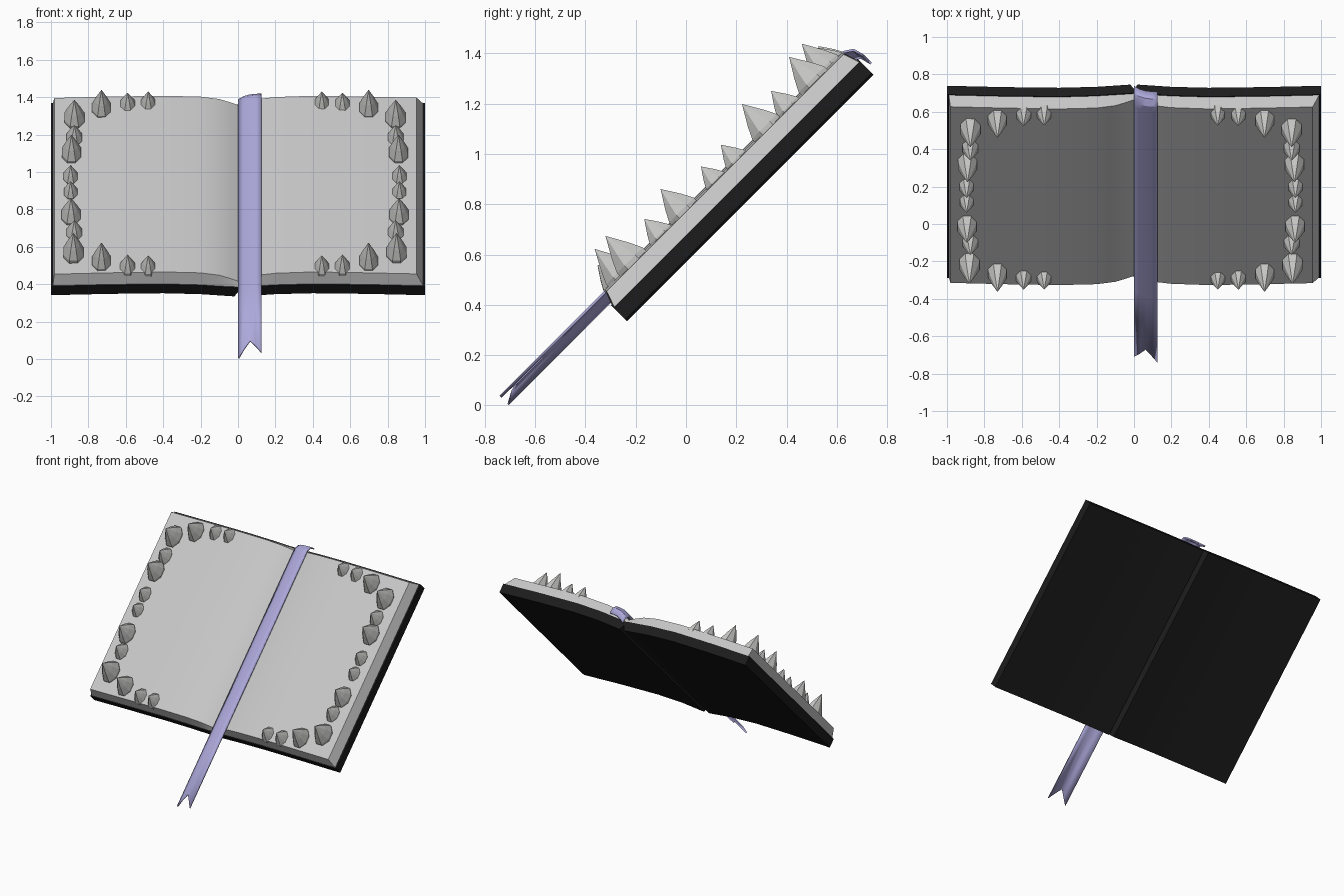
import bpy, math

if "Cube" in bpy.data.objects:
    bpy.data.objects.remove(bpy.data.objects["Cube"])

S = math.sqrt(0.5)


def place(x, v, w):
    """Book space (across, up the slope, off the slope) to world space."""
    return (x, (v - w) * S, (v + w) * S)


def material(name, rgb):
    m = bpy.data.materials.new(name)
    m.diffuse_color = (*rgb, 1)
    m.use_nodes = True
    m.node_tree.nodes["Principled BSDF"].inputs["Base Color"].default_value = m.diffuse_color
    return m


PAPER = material("pale_grey_paper", (0.57, 0.57, 0.57))
TOOTH = material("grey_tooth", (0.57, 0.57, 0.56))
LEATHER = material("black_leather", (0.012, 0.012, 0.012))
SILK = material("lilac_ribbon", (0.41, 0.39, 0.70))


def make(name, verts, faces, mat, smooth=True):
    me = bpy.data.meshes.new(name)
    me.from_pydata([place(*p) for p in verts], [], faces)
    me.materials.append(mat)
    ob = bpy.data.objects.new(name, me)
    bpy.context.collection.objects.link(ob)
    if smooth:
        bpy.ops.object.select_all(action='DESELECT')
        ob.select_set(True)
        bpy.context.view_layer.objects.active = ob
        bpy.ops.object.shade_smooth_by_angle(angle=math.radians(30))
    return ob


def slab(name, stations, low_v, high_v, mat):
    """Loft of quads; each station is (x_low, w_low, x_high, w_high)."""
    verts, faces = [], []
    for xl, wl, xh, wh in stations:
        verts += [(xl, low_v[0], wl), (xh, high_v[0], wh),
                  (xh, high_v[1], wh), (xl, low_v[1], wl)]
    n = len(stations)
    for i in range(n - 1):
        a, b = 4 * i, 4 * i + 4
        for k in range(4):
            l = (k + 1) % 4
            faces.append((a + k, b + k, b + l, a + l))
    e = 4 * (n - 1)
    faces += [(0, 1, 2, 3), (e + 3, e + 2, e + 1, e)]
    return make(name, verts, faces, mat)


# Cover: two gently bowed boards meeting at a spine groove
half = [(1.0, .412, .478), (.7, .422, .488), (.4, .427, .493),
        (.2, .42, .485), (.02, .403, .468)]
cover = ([(-x, a, -x, b) for x, a, b in half] + [(0, .435, 0, .465)]
         + [(x, a, x, b) for x, a, b in reversed(half)])
slab("cover", cover, (.07, 1.457), (.07, 1.457), LEATHER)

# Page block: bowed top that dips into the gutter
pages = [(-.99, .478, -.982, .543), (-.7, .488, -.7, .553), (-.4, .492, -.4, .56),
         (-.2, .484, -.2, .553), (-.1, .474, -.1, .535), (-.04, .466, -.04, .51),
         (0, .462, 0, .49), (.05, .467, .05, .52), (.125, .475, .125, .538),
         (.2, .484, .2, .55), (.4, .492, .4, .56), (.7, .488, .7, .553),
         (.99, .478, .955, .545)]
slab("pages", pages, (.075, 1.453), (.098, 1.43), PAPER)

# Ribbon: curved strip with a forked tip, hooked over the top edge
cross = [(0, .507, -.497), (.03, .532, -.45), (.0625, .545, -.405),
         (.095, .55, -.45), (.125, .551, -.497)]
path = [(None, 0), (0, 0), (.7, 0), (1.4, .003), (1.44, .003), (1.475, -.02), (1.487, -.065)]
verts = [(x, tip if v is None else v, w + dw) for v, dw in path for x, w, tip in cross]
c = len(cross)
faces = [(j * c + i, j * c + i + 1, (j + 1) * c + i + 1, (j + 1) * c + i)
         for j in range(len(path) - 1) for i in range(c - 1)]
ribbon = make("ribbon", verts, faces, SILK)
sol = ribbon.modifiers.new("thickness", 'SOLIDIFY')
sol.thickness = .01
sol.offset = -1


def tooth(name, x, v, tip_w, r):
    """Eight-sided tooth, longer along the slope than across it."""
    n, base = 8, .535
    verts, faces = [], []
    for t, k in ((0, .95), (.18, .95), (.5, .62)):
        for i in range(n):
            a = 2 * math.pi * (i + .5) / n
            verts.append((x + r * k * 1.08 * math.cos(a), v + r * k * 1.48 * math.sin(a),
                          base + t * (tip_w - base)))
    verts.append((x, v, tip_w))
    for i in range(n):
        j = (i + 1) % n
        for row in (0, n):
            faces.append((row + i, row + j, row + n + j, row + n + i))
        faces.append((2 * n + i, 2 * n + j, 3 * n))
    faces.append(tuple(reversed(range(n))))
    make(name, verts, faces, TOOTH, smooth=False)


# Teeth of the left page: outer column, then upper and lower rows
teeth = [(-.875, 1.27, .69, .056), (-.875, 1.124, .645, .044), (-.89, 1.005, .69, .054),
         (-.895, .831, .635, .04), (-.895, .714, .63, .038), (-.893, .537, .68, .054),
         (-.875, .407, .642, .043), (-.88, .25, .703, .056),
         (-.73, 1.343, .692, .052), (-.59, 1.377, .635, .042), (-.48, 1.383, .638, .041),
         (-.73, .183, .697, .052), (-.59, .146, .643, .042), (-.48, .143, .64, .041)]
for i, (x, v, w, r) in enumerate(teeth, 1):
    tooth(f"left_tooth_{i}", x, v, w, r)
    tooth(f"right_tooth_{i}", -x - .032, v, w, r)
